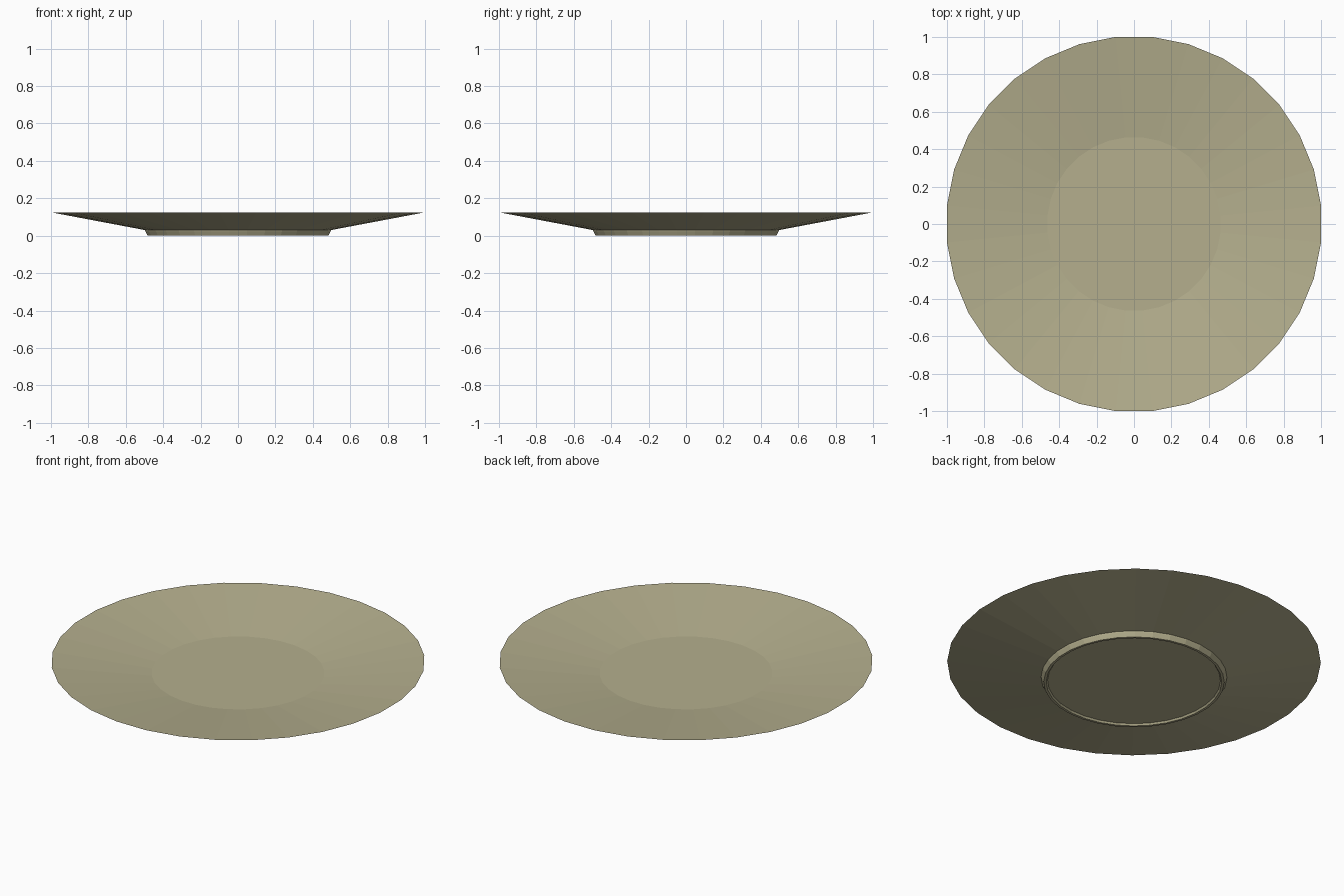
import bpy, bmesh, math
from mathutils import Matrix

cube = bpy.data.objects.get("Cube")
if cube:
    bpy.data.objects.remove(cube, do_unlink=True)

SIDES = 32
# Flats face the axes, so the corner radius is slightly over 1
RIM = 1 / math.cos(math.pi / SIDES)

# Glaze colour
glaze = bpy.data.materials.new("beige_glaze")
colour = (0.46, 0.43, 0.27, 1)
glaze.use_nodes = True
glaze.diffuse_color = colour
bsdf = glaze.node_tree.nodes["Principled BSDF"]
bsdf.inputs["Base Color"].default_value = colour
bsdf.inputs["Roughness"].default_value = 0.6

# Cross-section (radius, height): well, rim, underside, foot ring, recess
profile = [(0.465, 0.057), (RIM, 0.125), (0.5, 0.03), (0.497, 0.022),
           (0.486, 0), (0.472, 0), (0.465, 0.01)]

# Plate body: one ring of corners per profile point, joined by quads
bm = bmesh.new()
rings = []
for radius, height in profile:
    place = Matrix.Translation((0, 0, height)) @ Matrix.Rotation(math.pi / SIDES, 4, "Z")
    rings.append(bmesh.ops.create_circle(bm, segments=SIDES, radius=radius, matrix=place)["verts"])
for upper, lower in zip(rings, rings[1:]):
    for i in range(SIDES):
        j = (i + 1) % SIDES
        bm.faces.new((upper[i], upper[j], lower[j], lower[i]))

# Flat well on top and flat recessed base inside the foot ring
bm.faces.new(rings[0])
bm.faces.new(rings[-1])
bmesh.ops.recalc_face_normals(bm, faces=bm.faces)

mesh = bpy.data.meshes.new("plate")
bm.to_mesh(mesh)
bm.free()
mesh.materials.append(glaze)
plate = bpy.data.objects.new("plate", mesh)
bpy.context.collection.objects.link(plate)
